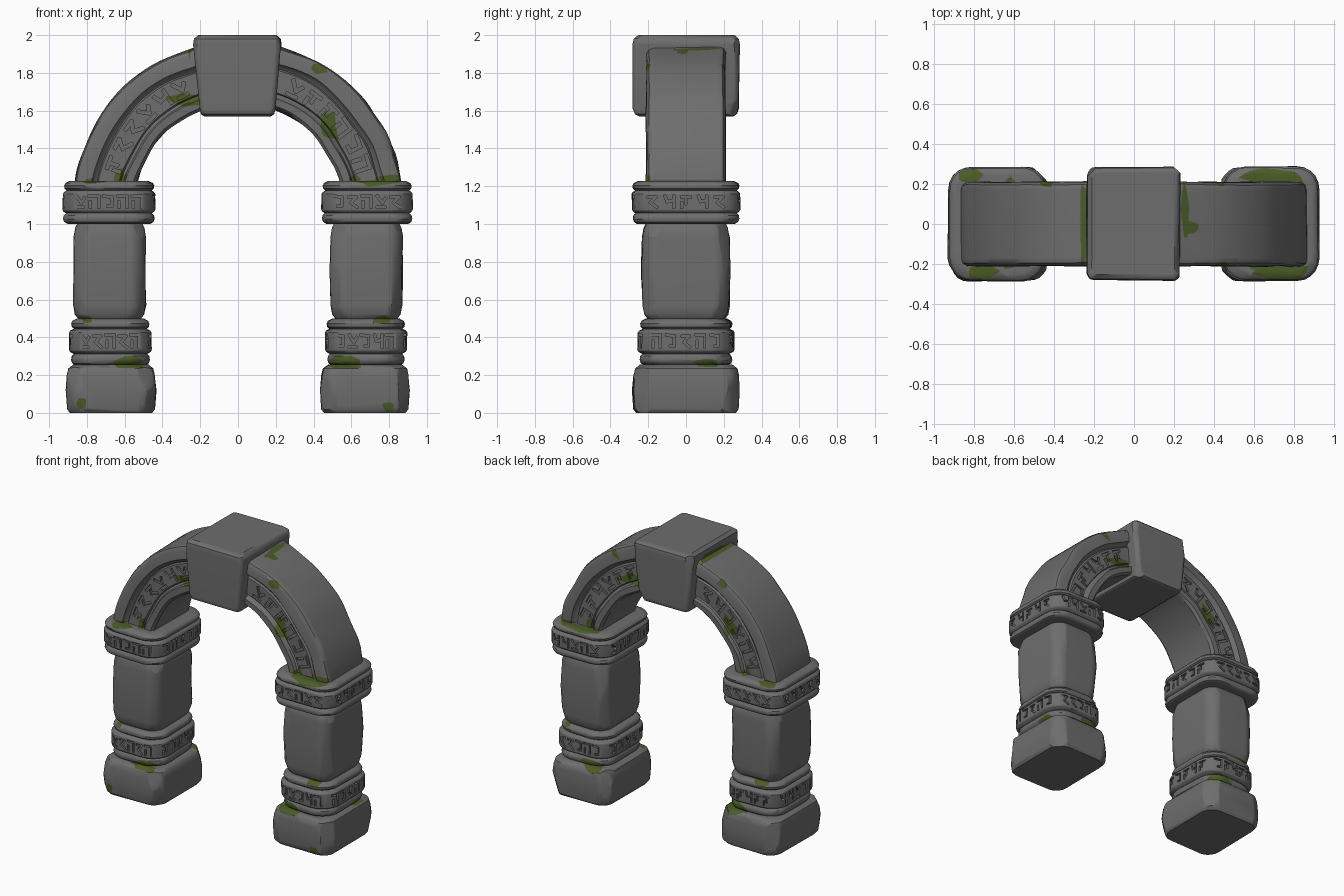
import bpy, bmesh, math, random
from mathutils import Matrix, Vector, noise

rng = random.Random(4)
if "Cube" in bpy.data.objects:
    bpy.data.objects.remove(bpy.data.objects["Cube"])


def material(name, colour):
    mat = bpy.data.materials.new(name)
    mat.use_nodes = True
    mat.diffuse_color = colour
    mat.node_tree.nodes["Principled BSDF"].inputs["Base Color"].default_value = colour
    return mat


STONE = material("grey_stone", (0.155, 0.155, 0.155, 1))
MOSS = material("green_moss", (0.07, 0.105, 0.02, 1))
stones = []


def new_object(name, bm):
    bmesh.ops.recalc_face_normals(bm, faces=bm.faces[:])
    mesh = bpy.data.meshes.new(name)
    bm.to_mesh(mesh)
    bm.free()
    obj = bpy.data.objects.new(name, mesh)
    bpy.context.collection.objects.link(obj)
    return obj


def add_stone(name, bm):
    obj = new_object(name, bm)
    obj.data.materials.append(STONE)
    obj.data.materials.append(MOSS)
    stones.append(obj)
    return obj


def loft(rings):
    """Skin a list of equal point rings and cap both ends."""
    bm = bmesh.new()
    loops = [[bm.verts.new(p) for p in ring] for ring in rings]
    for a, b in zip(loops, loops[1:]):
        for i in range(len(a)):
            j = (i + 1) % len(a)
            bm.faces.new((a[i], a[j], b[j], b[i]))
    bm.faces.new(loops[0])
    bm.faces.new(loops[-1])
    return bm


def wear(bm, amount, axes):
    """Uneven, weathered surface."""
    for v in bm.verts:
        v.co += noise.noise_vector(v.co * 5) * Vector(axes) * amount


def chip(bm, count, depth):
    """Knock flat chips off the edges of a convex block."""
    for _ in range(count):
        n = Vector((rng.choice((-1, 1)) * rng.uniform(0.5, 1),
                    rng.choice((-1, 1)) * rng.uniform(0.5, 1),
                    rng.uniform(-0.5, 0.5))).normalized()
        reach = max(v.co.dot(n) for v in bm.verts) - depth * rng.uniform(0.3, 1)
        geom = bm.verts[:] + bm.edges[:] + bm.faces[:]
        cut = bmesh.ops.bisect_plane(bm, geom=geom, plane_co=n * reach,
                                     plane_no=n, clear_outer=True)["geom_cut"]
        edges = [e for e in cut if isinstance(e, bmesh.types.BMEdge)]
        bmesh.ops.holes_fill(bm, edges=edges, sides=0)


def block(name, cx, layers, corner, chips=0, depth=0.012):
    """Rounded block from (z, half width, half depth) layers."""
    rings = []
    for z, hx, hy in layers:
        ring = []
        for q, (sx, sy) in enumerate(((1, 1), (-1, 1), (-1, -1), (1, -1))):
            for k in range(6):
                a = (q + k / 5) * math.pi / 2
                ring.append((cx + sx * (hx - corner) + corner * math.cos(a),
                             sy * (hy - corner) + corner * math.sin(a), z))
        rings.append(ring)
    bm = loft(rings)
    wear(bm, 0.008, (1, 1, 0))
    chip(bm, chips, depth)
    return add_stone(name, bm)


# Abstract angular motifs, as strokes in a unit cell
MOTIFS = (
    ((-.5, .5, .4, .5), (.4, .5, .4, -.5), (-.4, 0, -.4, -.5)),
    ((-.4, .5, .1, -.1), (.1, -.1, .4, .3), (-.4, -.5, .3, -.5)),
    ((-.5, .5, .3, .4), (.3, .4, .3, -.4), (.3, -.4, -.1, -.4)),
    ((-.4, .5, -.2, 0), (-.2, 0, .4, .1), (.4, .5, .4, -.5)),
    ((-.4, .4, .4, .4), (0, .4, 0, -.2), (-.4, -.1, -.4, -.5)),
    ((-.4, .4, .3, .4), (.3, .4, -.2, -.1), (-.2, -.1, .4, -.5)),
)


def carve(obj, frames, width, height, line):
    """Engrave one motif at each (origin, up, normal) frame."""
    bm = bmesh.new()
    for origin, up, normal in frames:
        side = up.cross(normal)
        frame = Matrix((side, up, normal)).transposed().to_4x4()
        frame.translation = origin
        for x0, y0, x1, y1 in rng.choice(MOTIFS):
            a = Vector((x0 * width, y0 * height, 0))
            b = Vector((x1 * width, y1 * height, 0))
            d = b - a
            m = (frame @ Matrix.Translation((a + b) / 2)
                 @ Matrix.Rotation(math.atan2(d.y, d.x), 4, 'Z')
                 @ Matrix.Diagonal((d.length + line, line, 0.028, 1)))
            bmesh.ops.create_cube(bm, size=1, matrix=m)
    cutter = new_object("carving_cutter", bm)
    cutter.hide_render = True
    mod = obj.modifiers.new("carving", 'BOOLEAN')
    mod.object, mod.operation, mod.solver = cutter, 'DIFFERENCE', 'EXACT'
    mod.use_self = True
    bpy.context.view_layer.update()
    graph = bpy.context.evaluated_depsgraph_get()
    carved = bpy.data.meshes.new_from_object(obj.evaluated_get(graph))
    obj.modifiers.clear()
    obj.data = carved
    bpy.data.objects.remove(cutter)


def band(name, cx, hx, hy, z0, z1, corner, inset):
    """Carved collar: a belt between two rounded mouldings."""
    steps = ((0, inset + .025), (.05, inset + .006), (.12, inset), (.2, inset + .003),
             (.25, inset + .014), (.29, .006), (.34, 0), (.70, 0), (.74, .006),
             (.78, inset + .014), (.82, inset + .003), (.89, inset), (.95, inset + .007),
             (1, inset + .03))
    obj = block(name, cx, [(z0 + (z1 - z0) * t, hx - i, hy - i) for t, i in steps], corner)
    frames, up = [], Vector((0, 0, 1))
    for n in (Vector((0, -1, 0)), Vector((1, 0, 0)), Vector((0, 1, 0)), Vector((-1, 0, 0))):
        side = up.cross(n)
        reach, half = (hx, hy) if n.x else (hy, hx)
        for k in range(-2, 3):
            bulge = .008 if abs(k) == 2 else 0
            origin = (Vector((cx, 0, z0 + (z1 - z0) * .52)) + n * (reach - bulge)
                      + side * k * half * .31)
            frames.append((origin, up, n))
    carve(obj, frames, hx * .23, (z1 - z0) * .26, 0.013)


# Pillars
for side, s in (("left", 1), ("right", -1)):
    block(side + "_base", s * .672,
          [(0, .215, .26), (.02, .23, .275), (.12, .237, .283), (.2, .23, .277),
           (.235, .222, .267), (.256, .195, .24)], .085, 12, .018)
    band(side + "_lower_band", s * .676, .216, .252, .25, .5, .125, .011)
    block(side + "_shaft", s * .68,
          [(.495, .16, .2), (.52, .18, .22), (.57, .19, .23), (.75, .193, .235),
           (.93, .19, .23), (.98, .18, .22), (1.01, .165, .205)], .085, 14, .012)
    band(side + "_capital", s * .684, .243, .285, 1.0, 1.228, .115, .005)

# Arch swept around its centre, with rims framing a carved panel
CENTRE = Vector((0, 0, 1.09))
half = [(.875, .17), (.867, .195), (.845, .208), (.785, .211), (.774, .19), (.758, .18),
        (.75, .194), (.635, .194), (.628, .18), (.614, .188), (.605, .21),
        (.565, .208), (.55, .19)]
section = [(r, -y) for r, y in half] + [(r, y) for r, y in reversed(half)]
rings = []
for i in range(57):
    a = math.radians(3 + 174 * i / 56)
    rings.append([CENTRE + Vector((r * math.cos(a), y, r * math.sin(a))) for r, y in section])
bm = loft(rings)
wear(bm, .014, (1, .4, 1))
arch = add_stone("arch", bm)
frames = []
for y in (-1, 1):
    for i in range(6):
        for a in (math.radians(19 + 9 * i), math.radians(161 - 9 * i)):
            up = Vector((math.cos(a), 0, math.sin(a)))
            frames.append((CENTRE + up * .692 + Vector((0, y * .194, 0)), up, Vector((0, y, 0))))
carve(arch, frames, .072, .075, .018)

# Keystone
block("keystone", -.003,
      [(1.57, .175, .25), (1.582, .192, .27), (1.61, .2, .28), (1.95, .235, .283),
       (1.98, .23, .278), (2.0, .208, .255)], .03, 8, .012)

# Moss patches (centre, radii): some repeat by a half turn about z, some stand alone
paired = [
    ((-.58, -.25, .264), (.07, .06, .03)), ((.56, -.24, .272), (.085, .07, .035)),
    ((-.8, -.23, .492), (.03, .05, .018)), ((.76, -.23, .49), (.05, .06, .02)),
    ((-.62, -.2, 1.25), (.035, .03, .04)), ((.62, -.2, 1.235), (.03, .03, .025)),
    ((-.28, -.19, 1.66), (.08, .06, .035)), ((.48, -.2, 1.525), (.045, .05, .06)),
    ((.45, -.215, 1.84), (.055, .025, .035)),
]
single = [
    ((-.83, -.27, .05), (.03, .05, .025)), ((.8, -.27, .03), (.025, .05, .025)),
    ((.87, .11, .265), (.05, .05, .022)), ((.45, .212, 1.84), (.04, .022, .03)),
    ((.725, -.235, 1.228), (.125, .04, .022)), ((.68, .24, 1.228), (.13, .045, .022)),
    ((-.75, -.24, 1.228), (.075, .04, .022)), ((-.82, .245, 1.228), (.06, .04, .022)),
    ((.8, -.2, 1.24), (.07, .03, .02)), ((.255, .06, 1.93), (.02, .12, .03)),
    ((.28, -.02, 1.925), (.03, .035, .03)), ((-.25, 0, 1.93), (.02, .18, .03)),
]


def grow_moss(obj, spots):
    """Cut convex blobs into the surface and give their faces the moss colour."""
    bm = bmesh.new()
    bm.from_mesh(obj.data)
    for centre, radii, planes in spots:
        faces = []
        for f in bm.faces:
            cos = [v.co for v in f.verts]
            if all(min(c[k] for c in cos) < centre[k] + radii[k] * 1.2 and
                   max(c[k] for c in cos) > centre[k] - radii[k] * 1.2 for k in range(3)):
                faces.append(f)
        for co, no in planes:
            if not faces:
                break
            geom = list({e for f in faces for e in [*f.verts, *f.edges]}) + faces
            out = bmesh.ops.bisect_plane(bm, geom=geom, plane_co=co, plane_no=no)["geom"]
            faces = [f for f in out if isinstance(f, bmesh.types.BMFace)
                     and (f.calc_center_median() - co).dot(no) < 0]
        for f in faces:
            f.material_index = 1
    bm.to_mesh(obj.data)
    bm.free()


turned = [((-x, -y, z), radii) for (x, y, z), radii in paired]
spots = []
for centre, radii in paired + turned + single:
    planes = []
    for _ in range(16):
        d = Vector([rng.gauss(0, 1) for _ in range(3)]).normalized()
        co = Vector(centre) + d * Vector(radii) * rng.uniform(.8, 1.15)
        planes.append((co, Vector([d[k] / radii[k] for k in range(3)]).normalized()))
    spots.append((centre, radii, planes))

for obj in stones:
    grow_moss(obj, spots)
    bpy.ops.object.select_all(action='DESELECT')
    obj.select_set(True)
    bpy.context.view_layer.objects.active = obj
    bpy.ops.object.shade_smooth_by_angle(angle=math.radians(38))
    obj.modifiers.new("weighted_normals", 'WEIGHTED_NORMAL').keep_sharp = True
